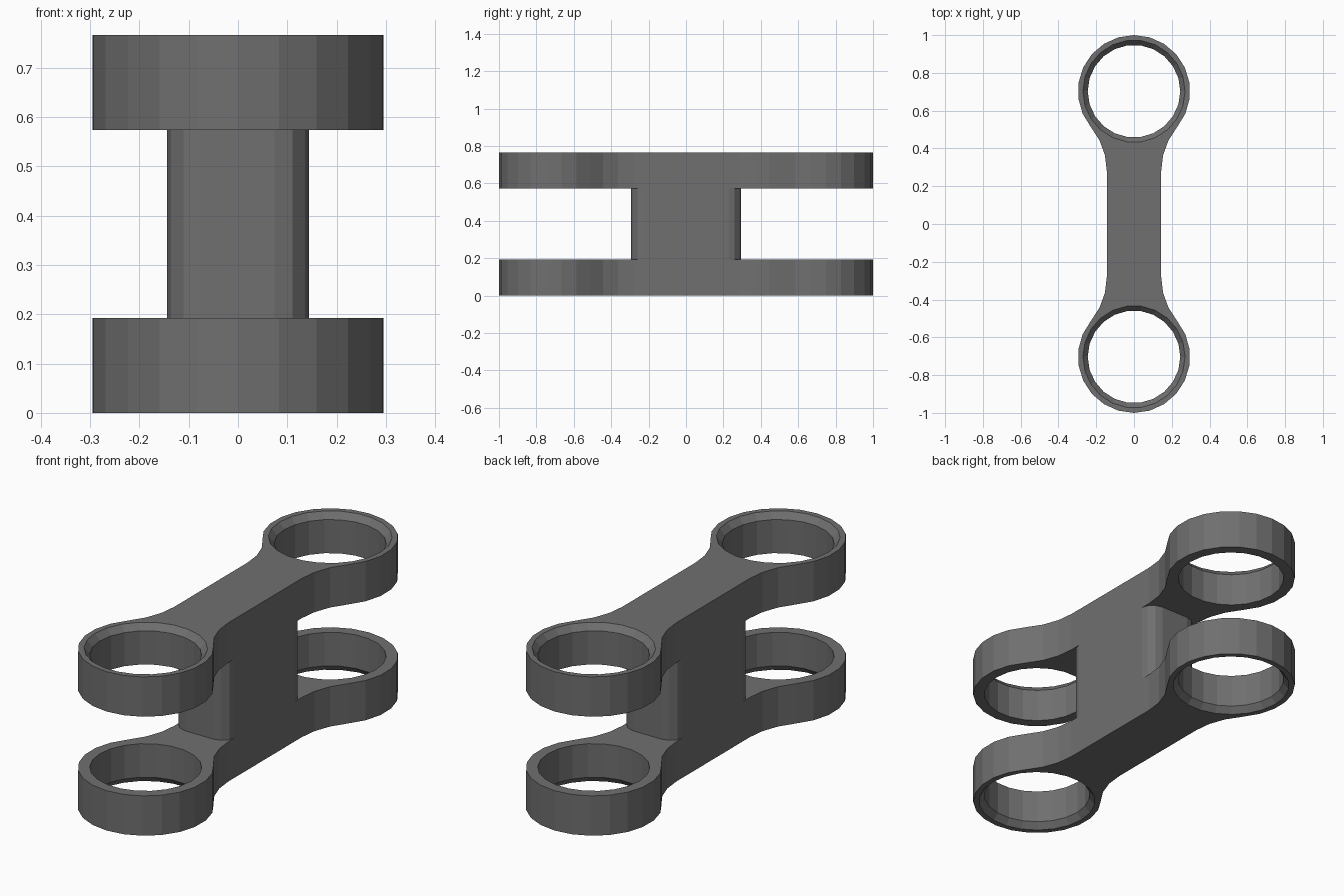
import bpy
import bmesh
from math import sin, cos, pi, atan2

if "Cube" in bpy.data.objects:
    bpy.data.objects.remove(bpy.data.objects["Cube"])

HEIGHT, ARM = 0.766, 0.192      # total height, arm thickness
RING_Y, RING_R = 0.703, 0.297   # ring centre and outer radius
WAIST = 0.144                   # half width of the neck

dark = bpy.data.materials.new("dark_grey")
dark.diffuse_color = (0.16, 0.16, 0.16, 1)
dark.use_nodes = True
dark.node_tree.nodes["Principled BSDF"].inputs["Base Color"].default_value = dark.diffuse_color


def arc(cx, cy, r, a0, a1, n):
    return [(cx + r * cos(a0 + (a1 - a0) * i / n),
             cy + r * sin(a0 + (a1 - a0) * i / n)) for i in range(n + 1)]


def loft(name, layers):
    """Closed solid through stacked outlines: [(points, z), ...]."""
    bm = bmesh.new()
    rings = [[bm.verts.new((x, y, z)) for x, y in pts] for pts, z in layers]
    n = len(rings[0])
    for lo, hi in zip(rings, rings[1:]):
        for i in range(n):
            j = (i + 1) % n
            bm.faces.new((lo[i], lo[j], hi[j], hi[i]))
    bm.faces.new(rings[0][::-1])
    bm.faces.new(rings[-1])
    bmesh.ops.recalc_face_normals(bm, faces=bm.faces)
    mesh = bpy.data.meshes.new(name)
    bm.to_mesh(mesh)
    bm.free()
    mesh.materials.append(dark)
    ob = bpy.data.objects.new(name, mesh)
    bpy.context.collection.objects.link(ob)
    return ob


def cut(target, cutter):
    cutter.hide_render = True
    mod = target.modifiers.new("cut", 'BOOLEAN')
    mod.operation, mod.solver, mod.object = 'DIFFERENCE', 'EXACT', cutter
    bpy.context.view_layer.objects.active = target
    bpy.ops.object.modifier_apply(modifier=mod.name)
    bpy.data.objects.remove(cutter)


# Dog-bone outline: neck fillet blending into the ring, then mirrored
fillet_y = 0.28
d = RING_Y - fillet_y
fillet_r = (WAIST**2 + d**2 - RING_R**2) / (2 * (RING_R - WAIST))
fx = WAIST + fillet_r
tangent = atan2(d, -fx)
quarter = arc(fx, fillet_y, fillet_r, pi, tangent, 3)
quarter += arc(0, RING_Y, RING_R, tangent - pi, pi / 2, 8)[1:]
half = quarter + [(-x, y) for x, y in quarter[-2::-1]]
outline = half + [(-x, -y) for x, y in half]
body = loft("double_link", [(outline, 0), (outline, HEIGHT)])

# Gap between the arms at each end, leaving a web with rounded corners
corner = arc(0.074, 0.223, 0.072, 0, pi / 2, 3)
corner[0] = (0.146, 0.223)
web_end = [(0.155, 0.19)] + corner
web_end += [(-x, y) for x, y in web_end[::-1]]
gap = [(0.5, 1.2), (0.5, 0.19)] + web_end + [(-0.5, 0.19), (-0.5, 1.2)]
for s in (1, -1):
    pts = [(x * s, y * s) for x, y in gap]
    cut(body, loft("gap_cutter", [(pts, ARM), (pts, HEIGHT - ARM)]))

# Bearing holes, chamfered on the outer faces
for s in (1, -1):
    def circle(r):
        return arc(0, RING_Y * s, r, 0, 2 * pi, 22)[:-1]
    cut(body, loft("hole_cutter", [(circle(0.279), -0.01), (circle(0.245), 0.03),
                                   (circle(0.245), HEIGHT - 0.03),
                                   (circle(0.279), HEIGHT + 0.01)]))
